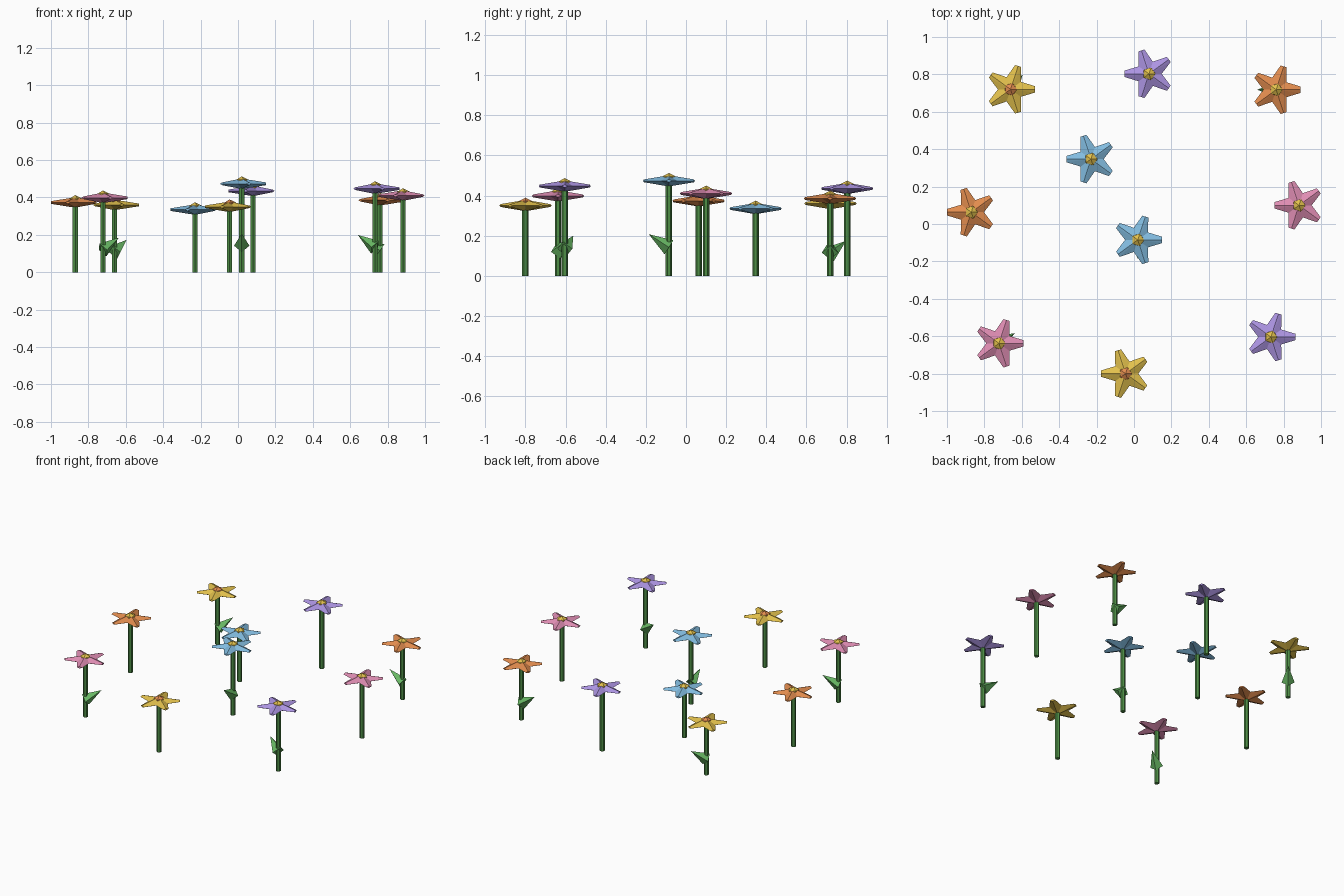
import bpy, bmesh
from math import sin, cos, pi, radians
from mathutils import Vector, Matrix

cube = bpy.data.objects.get("Cube")
if cube:
    bpy.data.objects.remove(cube)


def make_material(name, rgb):
    lin = [((c / 255 + 0.055) / 1.055) ** 2.4 for c in rgb] + [1]
    m = bpy.data.materials.new(name)
    m.use_nodes = True
    m.diffuse_color = lin
    m.node_tree.nodes["Principled BSDF"].inputs["Base Color"].default_value = lin
    return m


MATS = {name: make_material(name, rgb) for name, rgb in {
    "yellow": (226, 192, 76), "orange": (226, 140, 78), "pink": (222, 140, 178),
    "purple": (172, 148, 226), "blue": (130, 188, 224),
    "stem green": (78, 142, 70), "leaf green": (104, 184, 100)}.items()}


def finish(bm, name, mat, location):
    bmesh.ops.recalc_face_normals(bm, faces=bm.faces)
    mesh = bpy.data.meshes.new(name)
    bm.to_mesh(mesh)
    bm.free()
    mesh.materials.append(MATS[mat])
    ob = bpy.data.objects.new(name, mesh)
    ob.location = location
    bpy.context.collection.objects.link(ob)


# Five ridged petals, thick in the middle and thin at the blunt tips
def add_petals(mat, location, turn):
    bm = bmesh.new()
    top = bm.verts.new((0, 0, 0.028))
    bottom = bm.verts.new((0, 0, -0.028))
    reach, half_tip, notch = 0.131, 0.017, 0.068
    corners = []
    for i in range(5):
        spin = Matrix.Rotation(turn + i * 2 * pi / 5, 3, 'Z')
        a = pi / 5
        points = [(reach, -half_tip, 0), (reach, 0, 0.007), (reach, 0, -0.007),
                  (reach, half_tip, 0), (notch * cos(a), notch * sin(a), 0)]
        corners.append([bm.verts.new(spin @ Vector(p)) for p in points])
    for i, (right, up, down, left, valley) in enumerate(corners):
        previous = corners[i - 1][4]
        for apex, ridge in ((top, up), (bottom, down)):
            bm.faces.new((apex, previous, right))
            bm.faces.new((apex, right, ridge))
            bm.faces.new((apex, ridge, left))
            bm.faces.new((apex, left, valley))
        bm.faces.new((right, down, left, up))
    finish(bm, "petals", mat, location)


# Faceted flower centre, its five upper facets rising out of the petals
def add_centre(mat, location):
    bm = bmesh.new()
    bmesh.ops.create_icosphere(bm, subdivisions=1, radius=0.038)
    bmesh.ops.scale(bm, vec=(1, 1, 0.8), verts=bm.verts)
    finish(bm, "flower_centre", mat, location)


# Six-sided stem standing on the ground
def add_stem(x, y, height):
    bm = bmesh.new()
    bmesh.ops.create_cone(bm, cap_ends=True, segments=6, radius1=0.016,
                          radius2=0.016, depth=height)
    finish(bm, "stem", "stem green", (x, y, height / 2))


# Leaf: four-sided point growing outward and up from the stem
def add_leaf(location, heading):
    bm = bmesh.new()
    length = 0.12
    bmesh.ops.create_cone(bm, cap_ends=True, segments=4, radius1=0.041,
                          radius2=0, depth=length)
    bmesh.ops.translate(bm, vec=(0, 0, length / 2), verts=bm.verts)
    aim = Matrix.Rotation(heading, 3, 'Z') @ Matrix.Rotation(radians(57), 3, 'Y')
    bmesh.ops.transform(bm, matrix=aim.to_4x4(), verts=bm.verts)
    finish(bm, "leaf", "leaf green", location)


# colour, x, y, height, petal turn, leaf heading
FLOWERS = [
    ("yellow", -0.66, 0.72, 0.36, 0, 50),
    ("purple", 0.08, 0.803, 0.435, 180, None),
    ("orange", 0.76, 0.718, 0.385, 0, 180),
    ("blue", -0.23, 0.347, 0.335, 180, None),
    ("orange", -0.87, 0.063, 0.373, 180, None),
    ("blue", 0.02, -0.085, 0.473, 0, 270),
    ("pink", 0.882, 0.1, 0.41, 180, None),
    ("pink", -0.722, -0.638, 0.398, 0, 33),
    ("purple", 0.732, -0.604, 0.447, 0, 155),
    ("yellow", -0.045, -0.8, 0.35, 180, None),
]
for colour, x, y, height, turn, heading in FLOWERS:
    add_stem(x, y, height)
    add_petals(colour, (x, y, height), radians(turn))
    add_centre("orange" if colour == "yellow" else "yellow", (x, y, height + 0.009))
    if heading is not None:
        add_leaf((x, y, height * 0.3), radians(heading))
